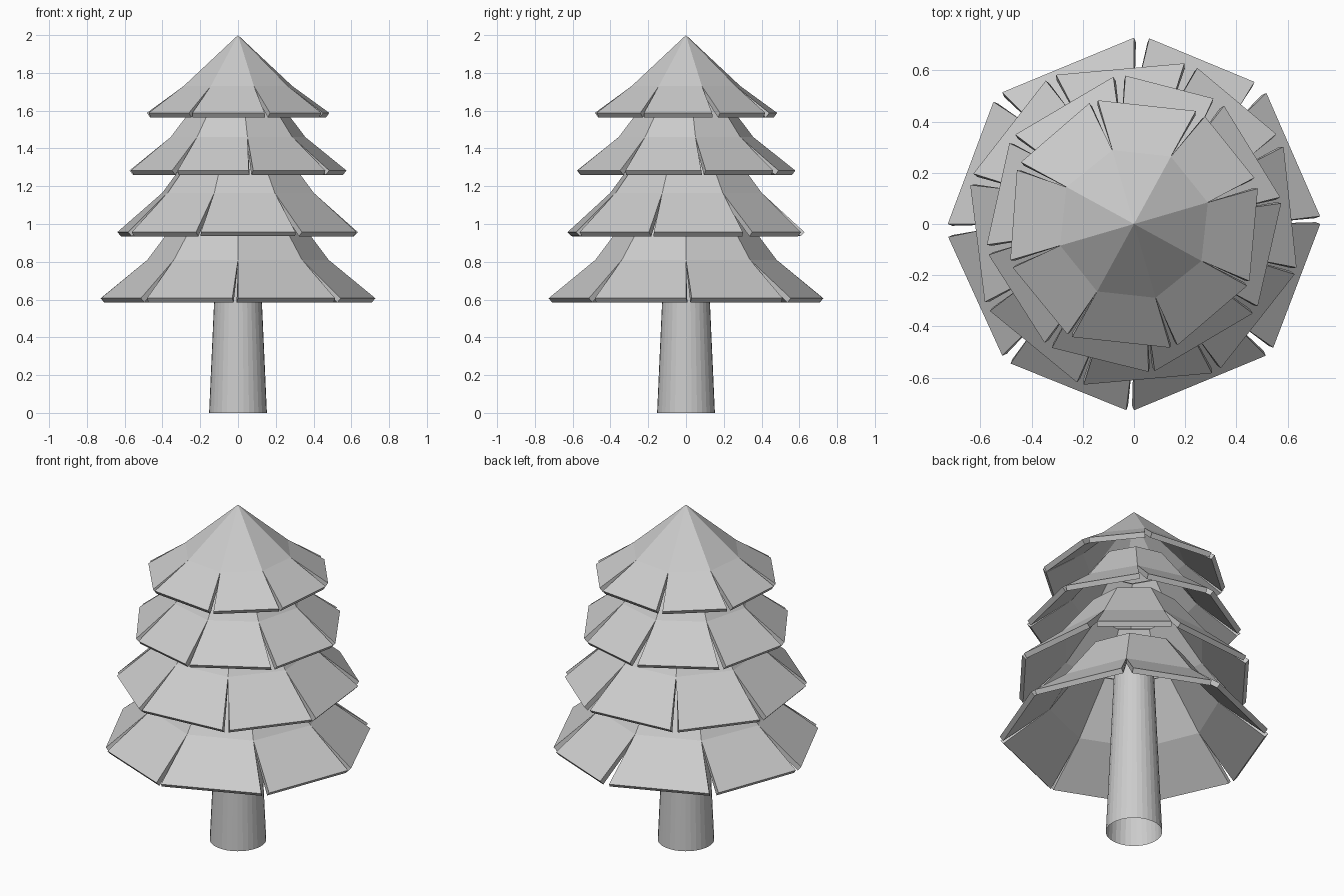
import bpy, bmesh
from math import cos, sin, radians

if "Cube" in bpy.data.objects:
    bpy.data.objects.remove(bpy.data.objects["Cube"])

# Start and end angle of each of the eight bough flaps; the gaps are uneven
FLAPS = [(2.4, 44.7), (49.7, 85.3), (90, 135), (139, 180),
         (184, 225), (228.5, 267.6), (270, 315), (318.4, 360)]


def polar(r, deg, z):
    return (r * cos(radians(deg)), r * sin(radians(deg)), z)


def new_object(name, bm):
    me = bpy.data.meshes.new(name)
    bm.to_mesh(me)
    bm.free()
    ob = bpy.data.objects.new(name, me)
    bpy.context.collection.objects.link(ob)
    return ob


def tier(name, turn, top, crease, rim):
    """Eight-sided skirt with separate flared flaps below the crease."""
    bm = bmesh.new()

    def ring(r, z):
        return [bm.verts.new(polar(r, turn + 45 * k, z)) for k in range(8)]

    mid = ring(*crease)
    upper = ring(*top) if top[0] else [bm.verts.new((0, 0, top[1]))] * 8
    for k, (a, b) in enumerate(FLAPS):
        n = (k + 1) % 8
        p, q = mid[k], mid[n]
        bm.faces.new((p, q, upper[n], upper[k]) if top[0] else (p, q, upper[0]))
        va = bm.verts.new(polar(rim[0], turn + a, rim[1]))
        vb = bm.verts.new(polar(rim[0], turn + b, rim[1]))
        bm.faces.new((p, va, vb, q))
    mod = new_object(name, bm).modifiers.new("thickness", 'SOLIDIFY')
    mod.thickness = 0.03
    mod.offset = -1


# Boughs: name, turn, then (radius, height) of top, crease and rim
tier("bottom_boughs", 0, (0.27, 1.09), (0.48, 0.81), (0.727, 0.607))
tier("lower_middle_boughs", -17.4, (0.24, 1.40), (0.42, 1.165), (0.657, 0.957))
tier("upper_middle_boughs", 8, (0.20, 1.67), (0.36, 1.46), (0.58, 1.283))
tier("top_boughs", -28.7, (0, 2.0), (0.30, 1.73), (0.503, 1.588))

# Trunk: open tapered tube running up inside the boughs
bm = bmesh.new()
bmesh.ops.create_cone(bm, cap_ends=False, segments=32, radius1=0.153, radius2=0.108, depth=1.0)
bmesh.ops.translate(bm, verts=bm.verts, vec=(0, 0, 0.5))
new_object("trunk", bm)
